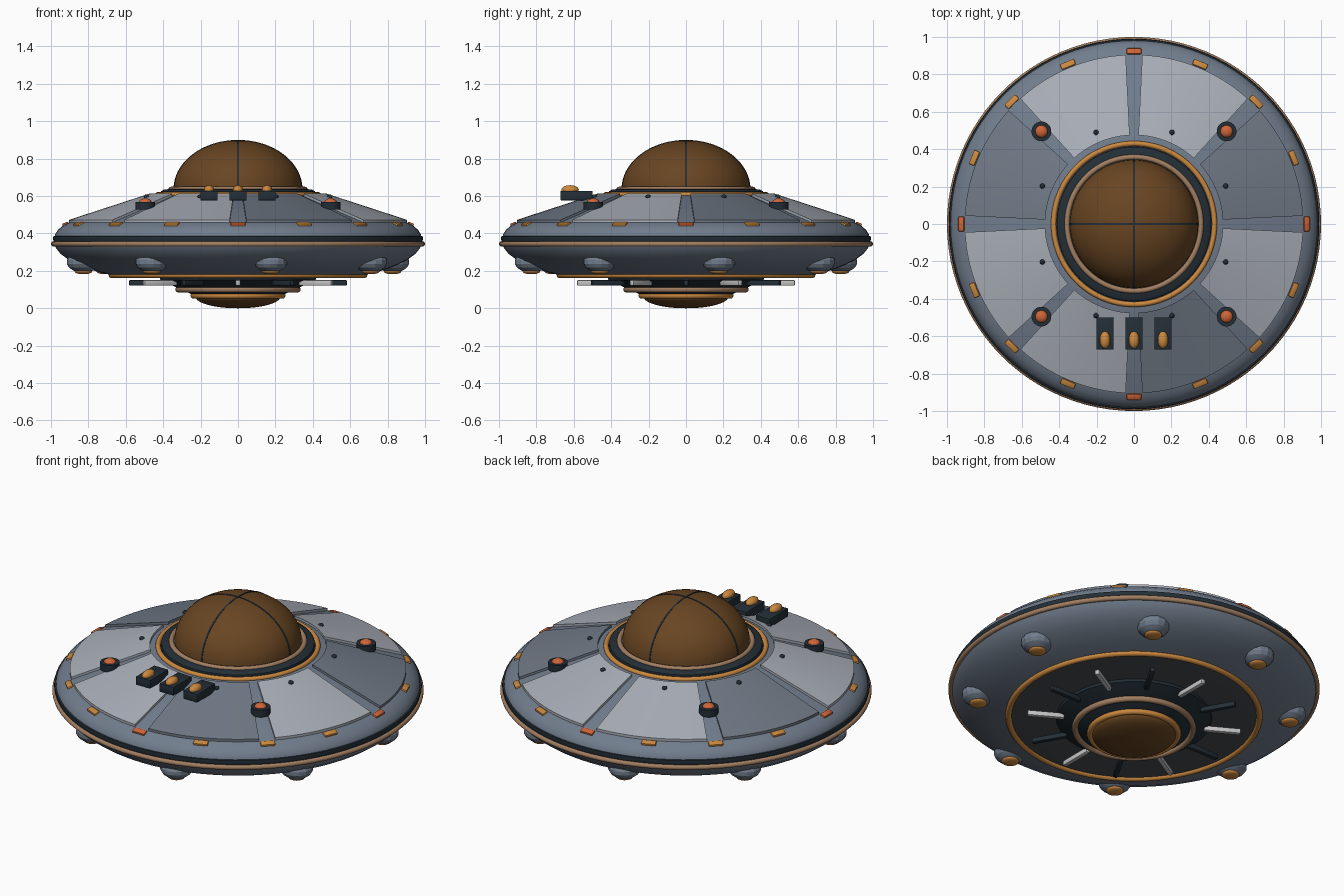
import bpy, bmesh
from math import sin, cos, pi, radians, tau
from mathutils import Matrix, Vector

cube = bpy.data.objects.get("Cube")
if cube:
    bpy.data.objects.remove(cube)


def material(name, *rgb):
    m = bpy.data.materials.new(name)
    m.use_nodes = True
    m.diffuse_color = (*rgb, 1)
    m.node_tree.nodes["Principled BSDF"].inputs["Base Color"].default_value = (*rgb, 1)
    return m


HULL = material("blue_grey_hull", .165, .205, .265)
LIGHT = material("light_panel", .40, .43, .48)
DARK = material("dark_panel", .16, .19, .235)
GUN = material("gunmetal", .017, .028, .038)
COPPER = material("copper", .36, .21, .12)
AMBER = material("amber", .60, .25, .05)
RED = material("red_orange", .62, .13, .04)
GLASS = material("brown_glass", .14, .06, .016)
SILVER = material("silver", .55, .55, .55)
PLATE = material("underside_grey", .065, .075, .085)


def finish(name, bm, mat, angle=35):
    bmesh.ops.remove_doubles(bm, verts=bm.verts, dist=1e-5)
    bmesh.ops.recalc_face_normals(bm, faces=bm.faces)
    mesh = bpy.data.meshes.new(name)
    bm.to_mesh(mesh)
    bm.free()
    mesh.materials.append(mat)
    ob = bpy.data.objects.new(name, mesh)
    bpy.context.collection.objects.link(ob)
    if angle:
        bpy.ops.object.select_all(action='DESELECT')
        ob.select_set(True)
        bpy.context.view_layer.objects.active = ob
        bpy.ops.object.shade_smooth_by_angle(angle=radians(angle))
    return ob


def lathe(name, profile, mat, steps=96, start=0, end=tau, closed=False):
    """Turn an (r, z) profile about z; a part turn of a closed profile is capped."""
    bm = bmesh.new()
    rings = []
    for i in range(steps + 1):
        a = start + (end - start) * i / steps
        rings.append([bm.verts.new((r * cos(a), r * sin(a), z)) for r, z in profile])
    n = len(profile)
    for a, b in zip(rings, rings[1:]):
        for j in range(n if closed else n - 1):
            k = (j + 1) % n
            bm.faces.new((a[j], b[j], b[k], a[k]))
    if closed and end - start < 6:
        bm.faces.new(rings[0])
        bm.faces.new(rings[-1])
    return finish(name, bm, mat)


def ring(name, radius, z, tube, mat):
    circle = [(radius + tube * cos(tau * i / 12), z + tube * sin(tau * i / 12)) for i in range(12)]
    return lathe(name, circle, mat, closed=True)


def cap(name, radius, z, height, mat):
    arc = [(radius * cos(pi * i / 32), z + height * sin(pi * i / 32)) for i in range(17)]
    return lathe(name, arc, mat, 64)


def at(angle, radius, z):
    """Frame with local x pointing outwards at a heading."""
    return Matrix.Rotation(angle, 4, 'Z') @ Matrix.Translation((radius, 0, z))


def box(name, size, frame, mat, bevel=0):
    bm = bmesh.new()
    bmesh.ops.create_cube(bm, size=1)
    bmesh.ops.scale(bm, vec=size, verts=bm.verts)
    if bevel:
        bmesh.ops.bevel(bm, geom=bm.edges, offset=bevel, segments=2, affect='EDGES', profile=.5)
    bm.transform(frame)
    return finish(name, bm, mat, 30)


def ball(name, size, frame, mat, segs=16, angle=60):
    bm = bmesh.new()
    bmesh.ops.create_uvsphere(bm, u_segments=segs, v_segments=segs // 2 + 2, radius=1)
    bmesh.ops.scale(bm, vec=size, verts=bm.verts)
    bm.transform(frame)
    return finish(name, bm, mat, angle)


def drum(name, radius, height, frame, mat):
    bm = bmesh.new()
    bmesh.ops.create_cone(bm, cap_ends=True, segments=20, radius1=radius, radius2=radius, depth=height)
    bm.transform(frame)
    return finish(name, bm, mat)


def slope(r):
    """Height of the upper hull at a radius."""
    return .60 - (r - .47) * .325


# Saucer hull
lathe("upper_hull", [(.34, .615), (.43, .605), (.47, slope(.47)), (.90, slope(.90)), (.935, .443),
                     (.962, .42), (.978, .395), (.98, .385)], HULL)
lathe("rim_band", [(.98, .386), (.988, .384), (.99, .372), (.985, .355)], GUN)
ring("rim_trim", .986, .344, .014, COPPER)
lathe("lower_hull", [(.985, .345), (.975, .325), (.95, .292), (.90, .255), (.83, .222),
                     (.76, .198), (.68, .178)], HULL)

# Raised roof panels with gaps between them
for i in range(8):
    gap = radians(2.8)
    inner, outer = .475, .905
    section = [(inner, slope(inner) - .01), (inner, slope(inner) + .014),
               (outer, slope(outer) + .014), (outer, slope(outer) - .01)]
    lathe("roof_panel", section, LIGHT if i % 3 else DARK, 14,
          i * pi / 4 + gap, (i + 1) * pi / 4 - gap, True)
    ball("roof_bolt", (.014, .014, .012), at((i + .5) * pi / 4, .53, slope(.53) + .016), GUN, 12)

# Collar, dome and its ribs
ring("collar_trim", .43, .607, .014, AMBER)
lathe("collar", [(.415, .60), (.412, .625), (.395, .635), (.35, .638)], GUN)
ring("dome_trim", .358, .636, .014, COPPER)
cap("dome", .343, .636, .262, GLASS)
for turn in (0, pi / 2):
    bm = bmesh.new()
    rows = []
    for i in range(49):
        a = pi * i / 48
        rows.append([bm.verts.new((s * cos(a), w, .636 + (s - .081) * sin(a)))
                     for s, w in ((.34, -.005), (.345, -.005), (.345, .005), (.34, .005))])
    for p, q in zip(rows, rows[1:]):
        for j in range(4):
            k = (j + 1) % 4
            bm.faces.new((p[j], q[j], q[k], p[k]))
    bm.transform(Matrix.Rotation(turn, 4, 'Z'))
    finish("dome_rib", bm, GUN)

# Marker lights round the rim
for i in range(16):
    tilt = Matrix.Rotation(radians(20), 4, 'Y')
    box("rim_light", (.034, .08, .022), at(i * tau / 16, .922, .447) @ tilt,
        RED if i % 4 == 0 else AMBER, .006)

# Beacons on the diagonals
for i in range(4):
    a = (i + .5) * pi / 2
    drum("beacon_base", .053, .042, at(a, .70, .548), GUN)
    ball("beacon_lamp", (.034, .034, .022), at(a, .70, .566), RED)

# Three lamp boxes on the front
for x in (-.155, 0, .155):
    box("lamp_box", (.092, .172, .05), Matrix.Translation((x, -.585, .602)), GUN, .003)
    ball("box_lamp", (.028, .047, .025), Matrix.Translation((x, -.62, .633)), AMBER)

# Pods under the rim
for i in range(8):
    a = radians(12) + i * pi / 4
    ball("pod", (.09, .09, .058), at(a, .845, .248), HULL, 14, 20)
    ball("pod_lens", (.048, .048, .014), at(a, .845, .196), AMBER)

# Underside: plate, hub, radial fins and lens
ring("underside_trim", .675, .178, .017, AMBER)
lathe("underside_plate", [(.68, .176), (.40, .165), (0, .165)], PLATE)
lathe("hub", [(.42, .168), (.415, .152), (.33, .112), (.27, .095), (0, .08)], GUN)
for i in range(12):
    box("radial_fin", (.20, .026, .03), at(i * pi / 6, .482, .136), SILVER if i % 2 else GUN, .006)
ring("hub_trim", .318, .101, .017, COPPER)
lathe("lens_seat", [(.30, .10), (.25, .075), (.20, .058)], GUN)
ring("lens_trim", .237, .068, .017, AMBER)
cap("lens", .225, .06, -.06, GLASS)
